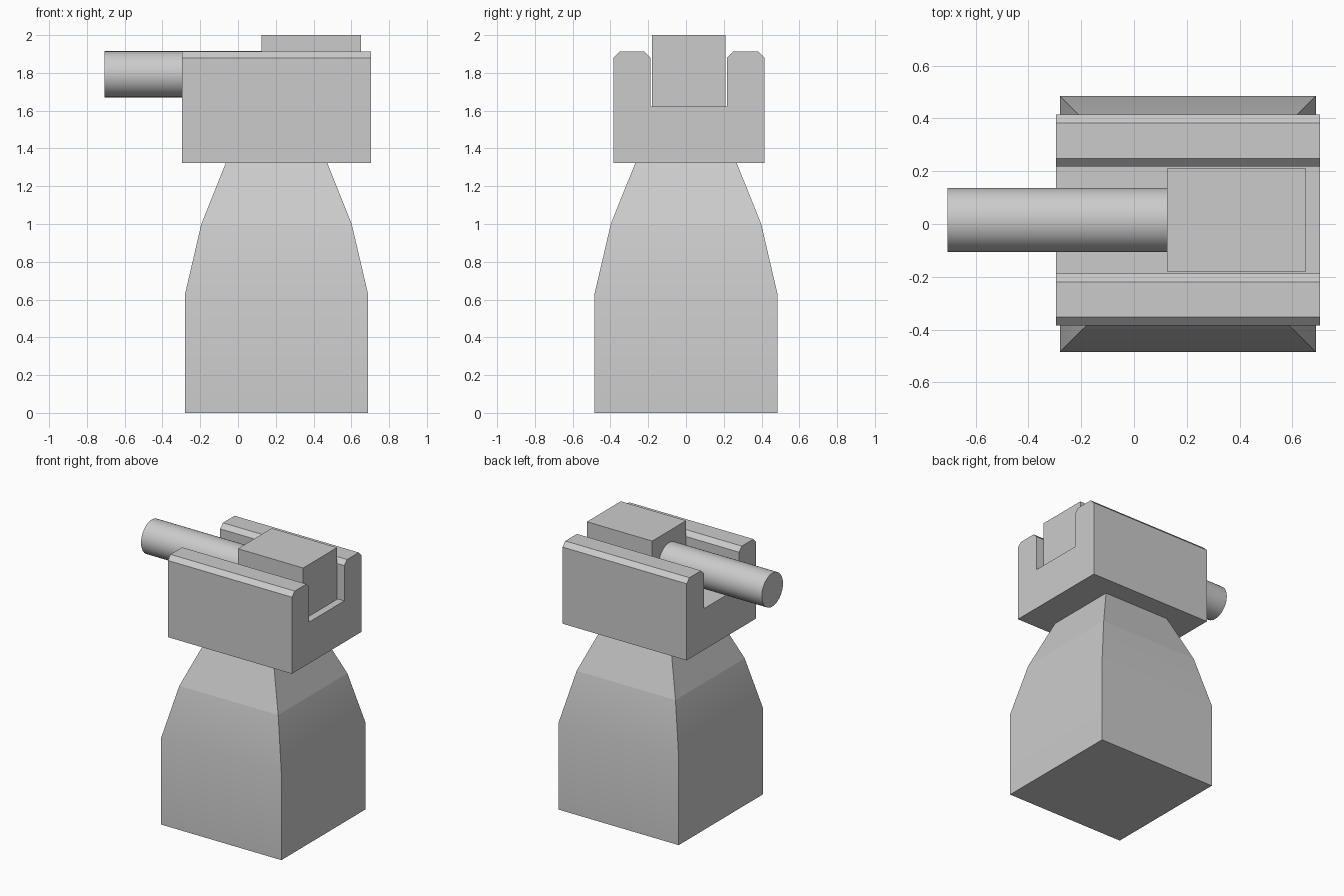
import bpy, bmesh, math

if "Cube" in bpy.data.objects:
    bpy.data.objects.remove(bpy.data.objects["Cube"])

CY = 0.015   # centre line of head, block and rod


def make_object(name, bm):
    bmesh.ops.recalc_face_normals(bm, faces=bm.faces)
    mesh = bpy.data.meshes.new(name)
    bm.to_mesh(mesh)
    bm.free()
    obj = bpy.data.objects.new(name, mesh)
    bpy.context.collection.objects.link(obj)
    return obj


def smooth(obj, degrees):
    bpy.ops.object.select_all(action='DESELECT')
    obj.select_set(True)
    bpy.context.view_layer.objects.active = obj
    bpy.ops.object.shade_smooth_by_angle(angle=math.radians(degrees))


# Pedestal: square sections tapering upward
bm = bmesh.new()
rings = []
for half, z in [(0.485, 0), (0.485, 0.627), (0.398, 1.0), (0.269, 1.322)]:
    rings.append([bm.verts.new((0.204 + sx * half, sy * half, z))
                  for sx, sy in [(-1, -1), (1, -1), (1, 1), (-1, 1)]])
for low, high in zip(rings, rings[1:]):
    for i in range(4):
        j = (i + 1) % 4
        bm.faces.new((low[i], low[j], high[j], high[i]))
bm.faces.new(rings[0])
bm.faces.new(rings[-1])
pedestal = make_object("pedestal", bm)
smooth(pedestal, 30)
# Crisp crease where the neck starts
for e in pedestal.data.edges:
    if all(abs(pedestal.data.vertices[v].co.z - 1.0) < 1e-4 for v in e.vertices):
        e.use_edge_sharp = True

# Head: chamfered U-shaped profile extruded along x
half_profile = [(0.4, 1.322), (0.4, 1.88), (0.368, 1.912),
                (0.234, 1.912), (0.202, 1.88), (0.202, 1.623)]
profile = half_profile + [(-y, z) for y, z in reversed(half_profile)]
bm = bmesh.new()
face = bm.faces.new([bm.verts.new((-0.296, CY + y, z)) for y, z in profile])
ext = bmesh.ops.extrude_face_region(bm, geom=[face])
moved = [g for g in ext["geom"] if isinstance(g, bmesh.types.BMVert)]
bmesh.ops.translate(bm, verts=moved, vec=(1.0, 0, 0))
make_object("head_cradle", bm)

# Block sitting in the channel
bpy.ops.mesh.primitive_cube_add(size=1, location=(0.388, CY, 1.8115))
block = bpy.context.object
block.name = "channel_block"
block.scale = (0.526, 0.39, 0.377)

# Rod projecting from the block
bpy.ops.mesh.primitive_cylinder_add(vertices=32, radius=0.122, depth=0.85,
                                    location=(-0.281, CY, 1.793),
                                    rotation=(0, math.pi / 2, 0))
rod = bpy.context.object
rod.name = "rod"
smooth(rod, 30)
